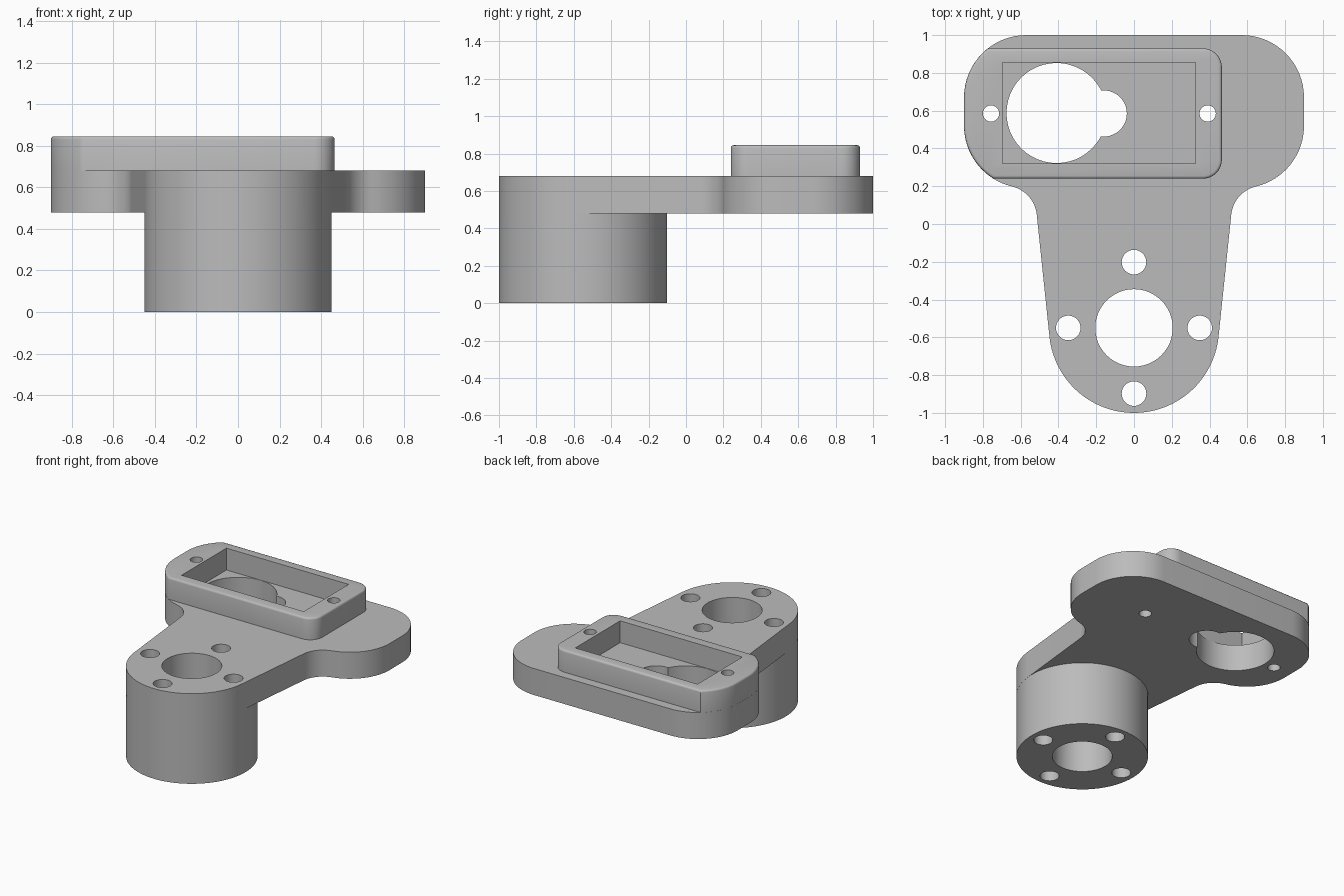
import bpy, bmesh
from math import cos, sin, radians

cube = bpy.data.objects.get("Cube")
if cube:
    bpy.data.objects.remove(cube, do_unlink=True)

grey = bpy.data.materials.new("plain grey")
grey.use_nodes = True
grey.diffuse_color = (0.5, 0.5, 0.5, 1)
grey.node_tree.nodes["Principled BSDF"].inputs["Base Color"].default_value = (0.5, 0.5, 0.5, 1)


def arc(cx, cy, r, start, end, steps=16):
    angles = [radians(start + (end - start) * i / steps) for i in range(steps + 1)]
    return [(cx + r * cos(a), cy + r * sin(a)) for a in angles]


def prism(name, outline, z0, z1, top_round=0):
    """Extrude a closed outline upwards, optionally rounding its top rim."""
    bm = bmesh.new()
    base = bm.faces.new([bm.verts.new((x, y, z0)) for x, y in outline])
    ext = bmesh.ops.extrude_face_region(bm, geom=[base], use_keep_orig=True)
    top = [v for v in ext["geom"] if isinstance(v, bmesh.types.BMVert)]
    bmesh.ops.translate(bm, verts=top, vec=(0, 0, z1 - z0))
    bmesh.ops.remove_doubles(bm, verts=bm.verts, dist=1e-5)
    bmesh.ops.recalc_face_normals(bm, faces=bm.faces)
    if top_round:
        rim = [e for e in bm.edges if all(abs(v.co.z - z1) < 1e-5 for v in e.verts)]
        bmesh.ops.bevel(bm, geom=rim, offset=top_round, segments=3,
                        profile=0.5, affect='EDGES')
    mesh = bpy.data.meshes.new(name)
    bm.to_mesh(mesh)
    bm.free()
    mesh.materials.append(grey)
    obj = bpy.data.objects.new(name, mesh)
    bpy.context.collection.objects.link(obj)
    return obj


def round_prism(name, x, y, r, z0, z1, steps=48):
    return prism(name, arc(x, y, r, 0, 360, steps)[:-1], z0, z1)


def combine(target, other, operation):
    """Apply a boolean and discard the helper."""
    bpy.context.view_layer.objects.active = target
    mod = target.modifiers.new("combine", 'BOOLEAN')
    mod.operation, mod.solver, mod.object = operation, 'EXACT', other
    bpy.ops.object.modifier_apply(modifier=mod.name)
    bpy.data.objects.remove(other, do_unlink=True)


PLATE_BOTTOM, PLATE_TOP, FRAME_TOP = 0.48, 0.68, 0.845
HUB_Y, HOLE_Y = -0.55, 0.585

# Mounting plate: right half of the outline, then its mirror image
half = (arc(0, HUB_Y, 0.45, -90, -6, 32)
        + arc(0.685, 0.032, 0.171, 174, 103.3)
        + arc(0.57, 0.52, 0.33, -76.7, 0)
        + arc(0.57, 0.67, 0.33, 0, 90))
outline = half + [(-x, y) for x, y in reversed(half[1:])]
bracket = prism("bracket", outline, PLATE_BOTTOM, PLATE_TOP)

# Round hub below the plate
combine(bracket, round_prism("hub", 0, HUB_Y, 0.4495, 0, 0.6, 96), 'UNION')

# Raised frame, following the plate edge on one side
frame = (arc(-0.57, 0.67, 0.3295, 128, 180)
         + arc(-0.57, 0.52, 0.3295, 180, 238)
         + arc(0.365, 0.34, 0.1, 270, 360, 10)
         + arc(0.365, 0.83, 0.1, 0, 90, 10))
combine(bracket, prism("frame", frame, 0.6, FRAME_TOP, 0.015), 'UNION')

# Rectangular pocket in the frame
pocket = [(-0.695, 0.32), (0.325, 0.32), (0.325, 0.855), (-0.695, 0.855)]
combine(bracket, prism("pocket", pocket, PLATE_TOP, 1), 'DIFFERENCE')

# Keyhole opening, screw holes, hub bore and bolt holes: x, y, radius
holes = [(-0.41, 0.5875, 0.265), (-0.16, HOLE_Y, 0.122),
         (-0.757, HOLE_Y, 0.043), (0.39, HOLE_Y, 0.043),
         (0, HUB_Y, 0.205)]
for quarter in range(4):
    a = radians(90 * quarter)
    holes.append((0.348 * cos(a), HUB_Y + 0.348 * sin(a), 0.065))
for x, y, r in holes:
    combine(bracket, round_prism("hole", x, y, r, -0.1, 1.1), 'DIFFERENCE')

# Smooth the curved walls, keep the rims crisp
bpy.ops.object.select_all(action='DESELECT')
bracket.select_set(True)
bpy.context.view_layer.objects.active = bracket
bpy.ops.object.shade_smooth_by_angle(angle=radians(35))
